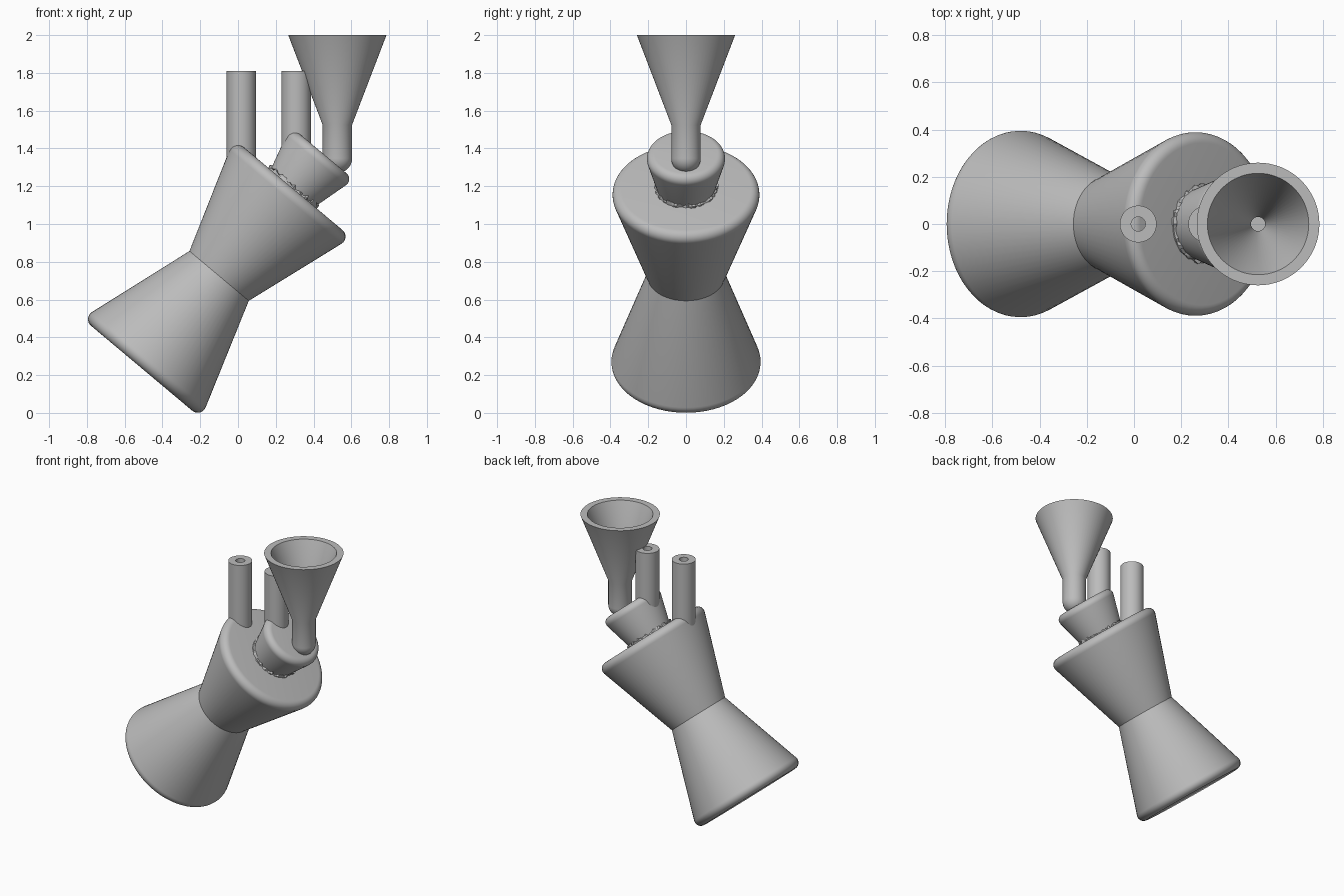
import bpy, bmesh, math, random
from mathutils import Matrix

if "Cube" in bpy.data.objects:
    bpy.data.objects.remove(bpy.data.objects["Cube"])

random.seed(3)
SEG = 64
grey = bpy.data.materials.new("plain_grey")
grey.diffuse_color = (0.5, 0.5, 0.5, 1)
grey.use_nodes = True
grey.node_tree.nodes["Principled BSDF"].inputs["Base Color"].default_value = grey.diffuse_color

# Shared leaning axis of the body, starting at the waist
LEAN = Matrix.Translation((-0.10, 0, 0.725)) @ Matrix.Rotation(math.radians(40), 4, 'Y')


def lathe(name, profile, matrix, jitter=None):
    """Spin (radius, height) points around z; jitter roughens chosen rings."""
    bm = bmesh.new()
    rings = []
    for i, (r, h) in enumerate(profile):
        if r < 1e-6:
            rings.append([bm.verts.new((0, 0, h))] * SEG)
            continue
        ring = []
        for k in range(SEG):
            a = 2 * math.pi * k / SEG
            d = random.uniform(-jitter[i], jitter[i]) if jitter else 0
            ring.append(bm.verts.new(((r + d) * math.cos(a), (r + d) * math.sin(a), h + d)))
        rings.append(ring)
    for lo, hi in zip(rings, rings[1:]):
        for k in range(SEG):
            n = (k + 1) % SEG
            corners = list(dict.fromkeys([lo[k], lo[n], hi[n], hi[k]]))
            bm.faces.new(corners)
    bmesh.ops.recalc_face_normals(bm, faces=bm.faces)
    me = bpy.data.meshes.new(name)
    bm.to_mesh(me)
    bm.free()
    me.materials.append(grey)
    ob = bpy.data.objects.new(name, me)
    bpy.context.collection.objects.link(ob)
    ob.matrix_world = matrix
    bpy.ops.object.select_all(action='DESELECT')
    ob.select_set(True)
    bpy.context.view_layer.objects.active = ob
    bpy.ops.object.shade_smooth_by_angle(angle=math.radians(30))
    return ob


def rounded_end(R, h, rad, slope, steps=8):
    """Rounded rim of a flared cone, closed by a flat cap."""
    pts = []
    for i in range(steps + 1):
        a = math.radians(-slope + (90 + slope) * i / steps)
        pts.append((R + rad * math.cos(a), h + rad * math.sin(a)))
    return pts + [(0, h + rad)]


# Hourglass body: two flared cones meeting at the waist
lower = [(r, -h) for r, h in reversed(rounded_end(0.35, 0.593, 0.045, 18))]
upper = rounded_end(0.344, 0.561, 0.045, 18)
lathe("hourglass_body", lower + [(0.205, 0)] + upper, LEAN)

# Small flared neck on the body's upper face
lathe("neck", [(0, 0.57), (0.143, 0.57)] + rounded_end(0.167, 0.81, 0.04, 14), LEAN)

# Rough seam where the neck meets the body
lathe("rough_seam", [(0.165, 0.595), (0.165, 0.613), (0.155, 0.622), (0.14, 0.625)],
      LEAN, jitter=[0, 0.009, 0.009, 0])


# Two upright hollow pipes
def pipe(name, x, bottom):
    lathe(name, [(0, bottom), (0.078, bottom), (0.078, 1.81), (0.03, 1.81),
                 (0.03, bottom + 0.03), (0, bottom + 0.03)],
          Matrix.Translation((x, 0, 0)))


pipe("body_pipe", 0.018, 1.25)
pipe("neck_pipe", 0.308, 1.36)

# Funnel with a round-ended spout resting on the neck
end = [(0.078 * math.sin(a), 1.348 - 0.078 * math.cos(a))
       for a in (math.radians(d) for d in range(0, 91, 10))]
lathe("funnel", end + [(0.078, 1.525), (0.26, 2.0), (0.215, 2.0),
                       (0.03, 1.525), (0.03, 1.36), (0, 1.36)],
      Matrix.Translation((0.526, 0, 0)))
